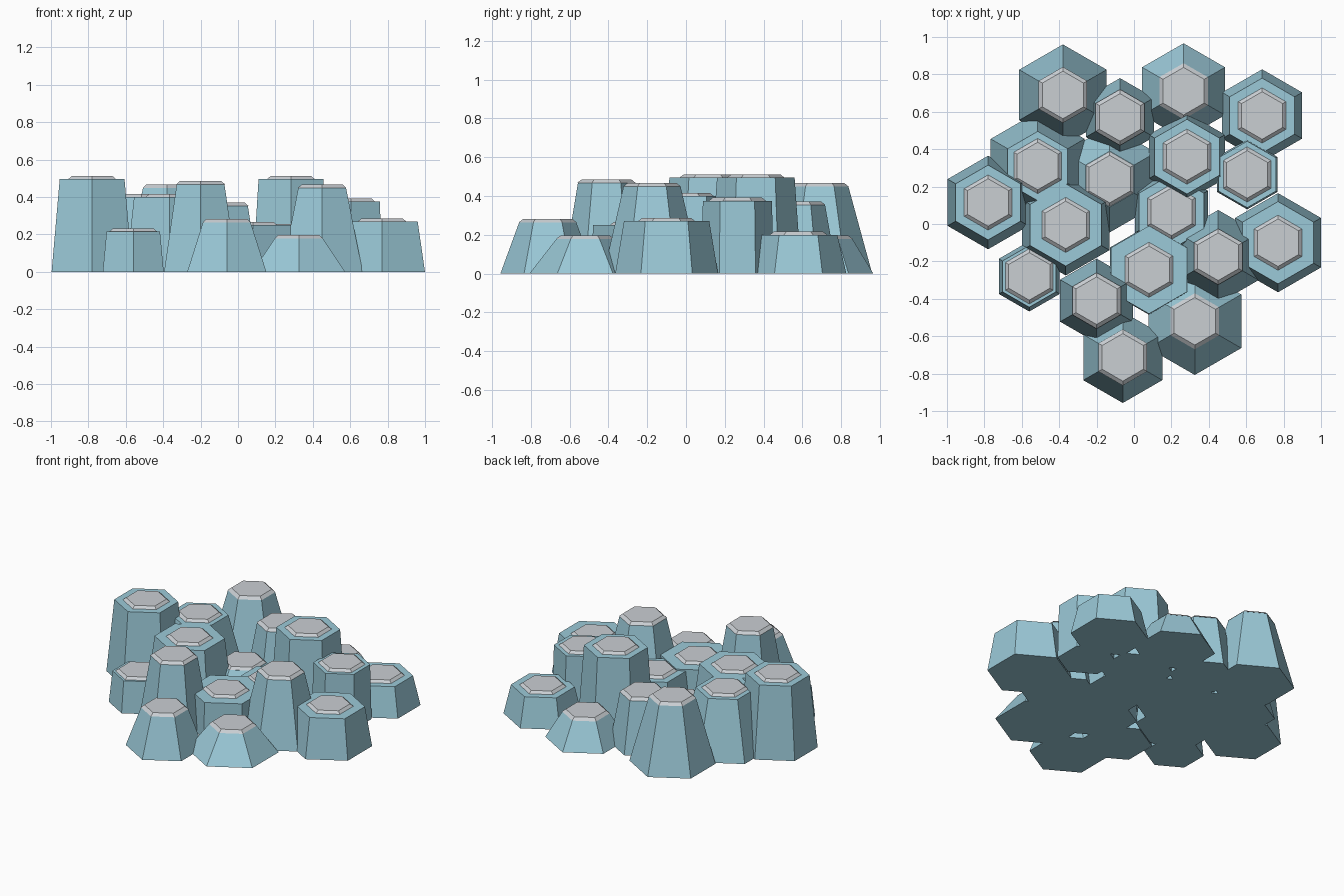
import bpy, bmesh
from math import cos, sin, pi

cube = bpy.data.objects.get("Cube")
if cube:
    bpy.data.objects.remove(cube, do_unlink=True)


def material(name, rgb):
    m = bpy.data.materials.new(name)
    m.use_nodes = True
    m.diffuse_color = (*rgb, 1)
    m.node_tree.nodes["Principled BSDF"].inputs["Base Color"].default_value = (*rgb, 1)
    return m


BLUE = material("blue_stone", (0.33, 0.59, 0.69))
GREY = material("pale_grey_cap", (0.59, 0.62, 0.65))


def hex_frustum(name, x, y, z0, z1, r0, r1, mat):
    """Six-sided tapered prism with corners pointing along y."""
    bm = bmesh.new()
    rings = []
    for z, r in ((z0, r0), (z1, r1)):
        rings.append([bm.verts.new((r * sin(i * pi / 3), r * cos(i * pi / 3), z))
                      for i in range(6)])
    low, high = rings
    for i in range(6):
        j = (i + 1) % 6
        bm.faces.new((low[i], low[j], high[j], high[i]))
    bm.faces.new(low)
    bm.faces.new(high)
    bmesh.ops.recalc_face_normals(bm, faces=bm.faces)
    mesh = bpy.data.meshes.new(name)
    bm.to_mesh(mesh)
    bm.free()
    mesh.materials.append(mat)
    obj = bpy.data.objects.new(name, mesh)
    obj.location = (x, y, 0)
    bpy.context.collection.objects.link(obj)


CAP_BASE, CAP_TOP = 0.15, 0.127

# Each column: x, y, height, base radius, top radius
columns = [
    (-.38, .69, .45, .27, .147), (.265, .71, .18, .256, .147),
    (.685, .58, .20, .247, .20), (-.075, .57, .355, .21, .147),
    (-.515, .31, .40, .29, .185), (-.13, .24, .20, .285, .15),
    (-.365, -.005, .40, .27, .22), (-.78, .115, .495, .25, .20),
    (-.56, -.28, .215, .188, .165), (-.2, -.41, .47, .225, .147),
    (-.06, -.713, .265, .244, .147), (.325, -.52, .18, .287, .147),
    (.08, -.245, .25, .24, .235), (.45, -.175, .45, .25, .147),
    (.77, -.1, .27, .265, .22), (.605, .265, .375, .187, .178),
    (.283, .36, .495, .235, .20), (.2, .065, .24, .225, .20),
]

# Tapered column with a bevelled cap on top
for n, (x, y, h, base, top) in enumerate(columns, 1):
    hex_frustum(f"column_{n}", x, y, 0, h, base, top, BLUE)
    hex_frustum(f"cap_{n}", x, y, h - .002, h + .016, CAP_BASE, CAP_TOP, GREY)
